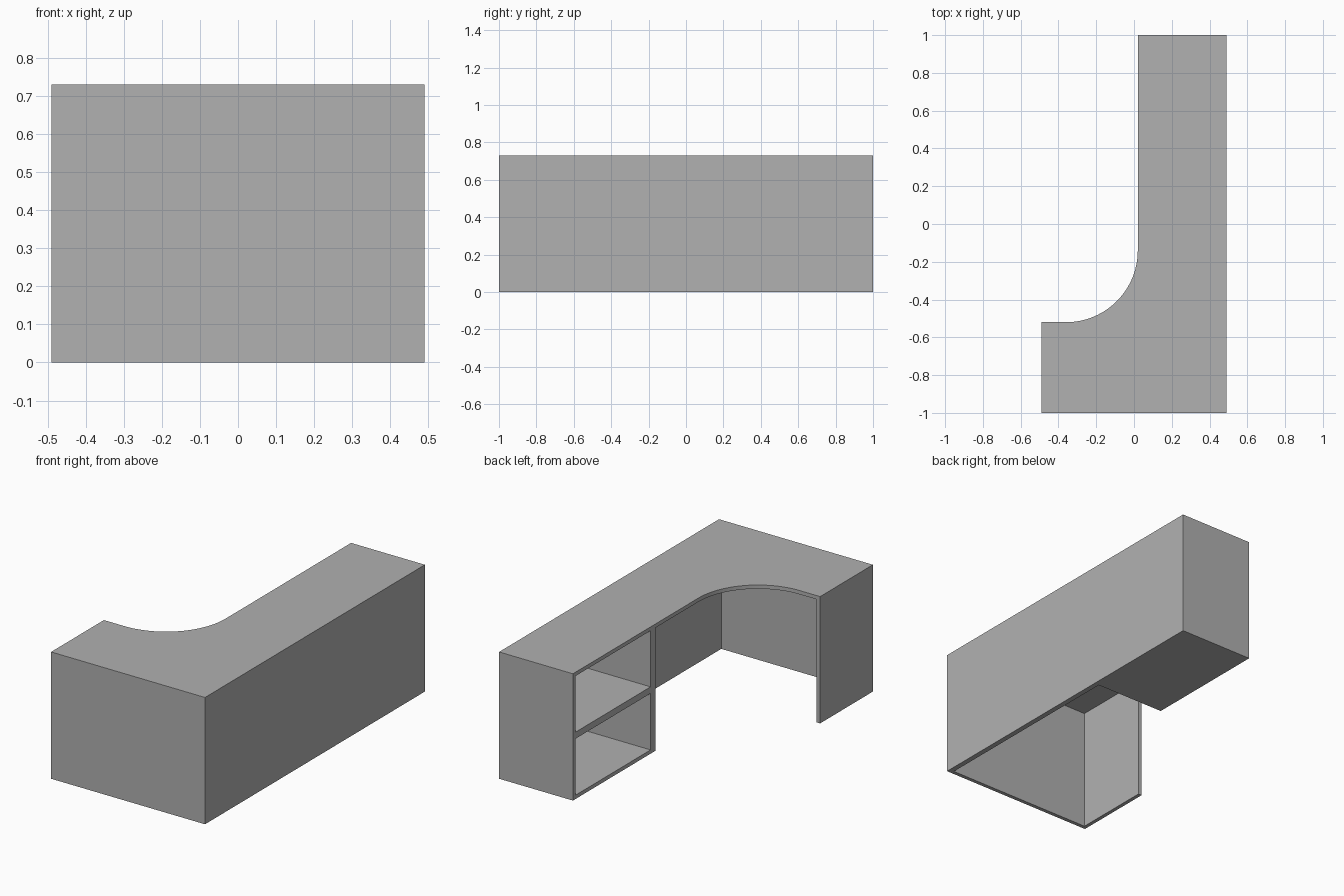
import bpy
import bmesh
import math

if "Cube" in bpy.data.objects:
    bpy.data.objects.remove(bpy.data.objects["Cube"], do_unlink=True)

# Single flat grey finish
grey = bpy.data.materials.new("plain grey")
grey.use_nodes = True
colour = (0.44, 0.44, 0.44, 1.0)
grey.diffuse_color = colour
grey.node_tree.nodes["Principled BSDF"].inputs["Base Color"].default_value = colour

# Overall sizes
X, Y, TOP = 0.49, 1.0, 0.73
T = 0.022               # board thickness
BACK = 0.03             # long panel thickness
UNDER = TOP - T         # underside of the desktop
INNER_X = 0.02          # inner edge of the long wing
INNER_Y = -0.52         # inner edge of the short wing
RADIUS = 0.38           # inner corner curve
CAB_Y = 0.25            # where the shelf unit starts


def add_object(name, bm):
    bmesh.ops.recalc_face_normals(bm, faces=bm.faces)
    mesh = bpy.data.meshes.new(name)
    bm.to_mesh(mesh)
    bm.free()
    mesh.materials.append(grey)
    obj = bpy.data.objects.new(name, mesh)
    bpy.context.scene.collection.objects.link(obj)
    return obj


def board(name, xs, ys, zs):
    """Box spanning the given ranges."""
    bm = bmesh.new()
    bmesh.ops.create_cube(bm, size=1)
    for v in bm.verts:
        for axis, span in enumerate((xs, ys, zs)):
            v.co[axis] = span[1] if v.co[axis] > 0 else span[0]
    return add_object(name, bm)


# Desktop: L-shaped outline with a curved inner corner
outline = [(-X, -Y), (X, -Y), (X, Y), (INNER_X, Y)]
cx, cy = INNER_X - RADIUS, INNER_Y + RADIUS
STEPS = 24
for i in range(STEPS + 1):
    a = -math.pi / 2 * i / STEPS
    outline.append((cx + RADIUS * math.cos(a), cy + RADIUS * math.sin(a)))
outline.append((-X, INNER_Y))

bm = bmesh.new()
face = bm.faces.new([bm.verts.new((x, y, UNDER)) for x, y in outline])
extruded = bmesh.ops.extrude_face_region(bm, geom=[face])
bmesh.ops.translate(bm, vec=(0, 0, T),
                    verts=[g for g in extruded["geom"] if isinstance(g, bmesh.types.BMVert)])
desktop = add_object("desktop", bm)
desktop.select_set(True)
bpy.context.view_layer.objects.active = desktop
bpy.ops.object.shade_smooth_by_angle(angle=math.radians(30))

# Desk panels
legs = (0, UNDER)
board("front_panel", (-X, X), (-Y, -Y + T), legs)
board("long_panel", (X - BACK, X), (-Y + T, CAB_Y), legs)
board("end_panel", (-X, -X + T), (-Y + T, INNER_Y), legs)

# Open shelf unit, facing the inside of the desk
inside_x = (INNER_X, X - T)
inside_y = (CAB_Y + 2 * T, Y - T)
board("shelf_back", (X - T, X), (CAB_Y, Y), legs)
board("shelf_inner_side", inside_x, (CAB_Y, CAB_Y + 2 * T), legs)
board("shelf_outer_side", inside_x, (Y - T, Y), legs)
board("shelf_bottom", inside_x, inside_y, (0, T))
board("middle_shelf", inside_x, inside_y, (0.347, 0.385))
